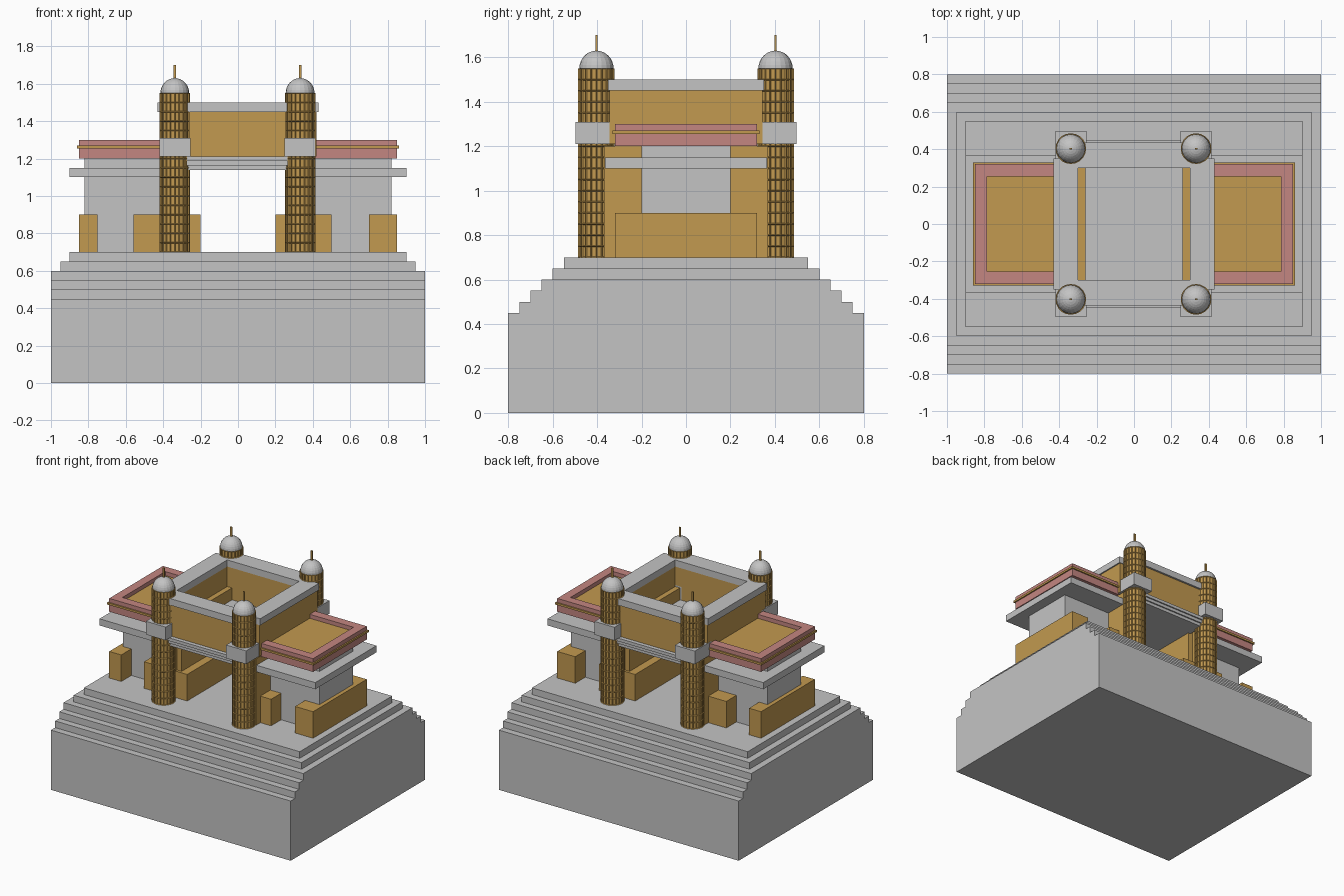
import bpy, bmesh, math

old = bpy.data.objects.get("Cube")
if old:
    bpy.data.objects.remove(old)


def material(name, rgb):
    m = bpy.data.materials.new(name)
    m.use_nodes = True
    m.diffuse_color = (*rgb, 1)
    m.node_tree.nodes["Principled BSDF"].inputs["Base Color"].default_value = (*rgb, 1)
    return m


STONE = material("grey stone", (0.55, 0.55, 0.55))
GOLD = material("ochre gold", (0.54, 0.32, 0.08))
PINK = material("dusty pink", (0.55, 0.24, 0.22))


def finish(name, bm, mat):
    me = bpy.data.meshes.new(name)
    bmesh.ops.recalc_face_normals(bm, faces=bm.faces)
    bm.to_mesh(me)
    bm.free()
    me.materials.append(mat)
    ob = bpy.data.objects.new(name, me)
    bpy.context.collection.objects.link(ob)
    return ob


def box(name, mat, x, y, z):
    """Box from (low, high) pairs on each axis."""
    bm = bmesh.new()
    bmesh.ops.create_cube(bm, size=1)
    for v in bm.verts:
        v.co = [p[0] if c < 0 else p[1] for c, p in zip(v.co, (x, y, z))]
    return finish(name, bm, mat)


def span(s, a, b):
    """Range a..b mirrored to side s."""
    return tuple(sorted((s * a, s * b)))


def lathe(name, mat, profile, segs, centre, inset=0):
    """Revolve (radius, height) pairs; optionally sink a panel into each side face."""
    bm = bmesh.new()
    rings = [[bm.verts.new((centre[0] + r * math.cos(math.tau * i / segs),
                            centre[1] + r * math.sin(math.tau * i / segs), z))
              for i in range(segs)] for r, z in profile]
    sides = []
    for low, high in zip(rings, rings[1:]):
        for i in range(segs):
            j = (i + 1) % segs
            sides.append(bm.faces.new((low[i], low[j], high[j], high[i])))
    bm.faces.new(rings[0][::-1])
    bm.faces.new(rings[-1])
    bm.normal_update()
    if inset:
        bmesh.ops.inset_individual(bm, faces=sides, thickness=inset, depth=-inset)
    return finish(name, bm, mat)


# Stepped base
box("base_block", STONE, (-1, 1), (-0.8, 0.8), (0, 0.45))
for i in range(5):
    hx = (1, 1, 1, 0.95, 0.9)[i]
    hy = 0.75 - 0.05 * i
    z = 0.45 + 0.05 * i
    box(f"base_step_{i + 1}", STONE, (-hx, hx), (-hy, hy), (z, z + 0.05))

# Bridge floor between the towers, with a stepped underside
for i in range(3):
    z = 1.14 + 0.0233 * i
    hy = 0.43 + 0.01 * i
    box(f"bridge_floor_{i + 1}", STONE, (-0.28, 0.28), (-hy, hy), (z, z + 0.0233))

for s, side in ((-1, "right"), (1, "left")):
    # Supporting walls and low plinths
    box(f"{side}_support_wall", GOLD, span(s, 0.26, 0.41), (-0.3, 0.3), (0.7, 1.3))
    box(f"{side}_support_edge", GOLD, span(s, 0.3, 0.41), (-0.37, 0.37), (0.7, 1.2))
    box(f"{side}_inner_plinth", GOLD, span(s, 0.2, 0.5 if s > 0 else 0.56),
        (-0.32, 0.32), (0.7, 0.9))
    box(f"{side}_outer_plinth", GOLD, span(s, 0.7 if s > 0 else 0.75, 0.85),
        (-0.32, 0.32), (0.7, 0.9))

    # Wing body and cornice
    box(f"{side}_wing_body", STONE, span(s, 0.4, 0.82), (-0.2, 0.2), (0.7, 1.2))
    box(f"{side}_wing_cornice", STONE, span(s, 0.4, 0.9), (-0.365, 0.365), (1.1, 1.15))

    # Tray roof with a raised rim and a thin band round it
    box(f"{side}_roof_slab", PINK, span(s, 0.41, 0.85), (-0.32, 0.32), (1.2, 1.255))
    box(f"{side}_roof_band", GOLD, span(s, 0.41, 0.86), (-0.33, 0.33), (1.255, 1.27))
    box(f"{side}_roof_end_rim", PINK, span(s, 0.785, 0.85), (-0.32, 0.32), (1.27, 1.3))
    for t in (-1, 1):
        box(f"{side}_roof_side_rim", PINK, span(s, 0.41, 0.785), span(t, 0.255, 0.32),
            (1.27, 1.3))

    # Upper room side wall and parapet
    box(f"{side}_upper_wall", GOLD, span(s, 0.3, 0.42), (-0.345, 0.345), (1.21, 1.45))
    box(f"{side}_parapet", STONE, span(s, 0.3, 0.43), (-0.35, 0.35), (1.45, 1.5))

for t, end in ((-1, "front"), (1, "back")):
    # Upper room end wall and parapet
    box(f"{end}_upper_wall", GOLD, (-0.3, 0.3), span(t, 0.3, 0.42), (1.21, 1.45))
    box(f"{end}_parapet", STONE, (-0.3, 0.3), span(t, 0.3, 0.435), (1.45, 1.5))

    # Round lattice towers with collar, dome and finial
    for s, side in ((-1, "right"), (1, "left")):
        c = (0.335 * s - 0.003, 0.403 * t)
        rows = 17
        shaft = [(0.082, 0.7 + 0.85 * i / rows) for i in range(rows + 1)]
        lathe(f"{end}_{side}_tower", GOLD, shaft, 20, c, 0.005)
        box(f"{end}_{side}_collar", STONE, (c[0] - 0.083, c[0] + 0.083),
            span(t, 0.3, 0.497), (1.21, 1.31))
        arc = [math.pi / 2 * i / 8 for i in range(8)]
        dome = [(0.077 * math.cos(a), 1.55 + 0.08 * math.sin(a)) for a in arc]
        dome.append((0.004, 1.63))
        lathe(f"{end}_{side}_dome", STONE, dome, 20, c)
        box(f"{end}_{side}_finial", GOLD, (c[0] - 0.007, c[0] + 0.007),
            (c[1] - 0.004, c[1] + 0.004), (1.62, 1.7))
